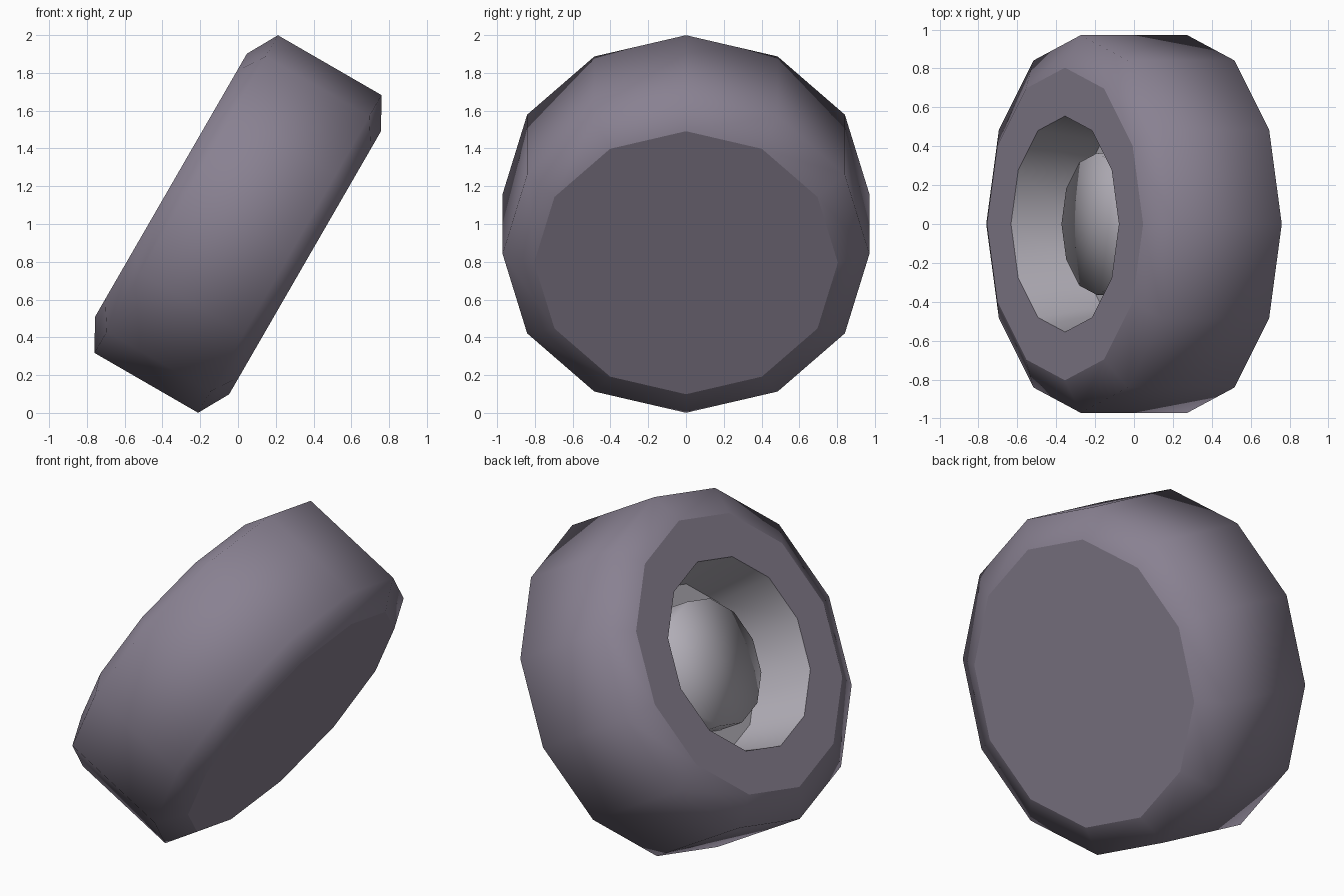
import bpy, bmesh, math
from mathutils import Matrix

SIDES = 12

cube = bpy.data.objects.get("Cube")
if cube:
    bpy.data.objects.remove(cube, do_unlink=True)


def make_material(name, rgb):
    mat = bpy.data.materials.new(name)
    mat.use_nodes = True
    mat.diffuse_color = (*rgb, 1)
    mat.node_tree.nodes["Principled BSDF"].inputs["Base Color"].default_value = (*rgb, 1)
    return mat


def lathe(name, profile, mat):
    """Revolve (radius, height) points around z; flat end rings stay flat shaded."""
    bm = bmesh.new()
    rings = []
    for radius, height in profile:
        if radius == 0:
            rings.append([bm.verts.new((0, 0, height))] * SIDES)
            continue
        angles = [2 * math.pi * i / SIDES for i in range(SIDES)]
        rings.append([bm.verts.new((radius * math.cos(a), radius * math.sin(a), height))
                      for a in angles])
    for low, high in zip(rings, rings[1:]):
        for i in range(SIDES):
            j = (i + 1) % SIDES
            corners = dict.fromkeys((low[i], low[j], high[j], high[i]))
            bm.faces.new(corners).smooth = True
    mesh = bpy.data.meshes.new(name)
    bm.normal_update()
    if name == "tyre":
        for face in bm.faces:
            if abs(face.normal.z) > 0.99:
                face.smooth = False
                for edge in face.edges:
                    edge.smooth = False
    bm.to_mesh(mesh)
    bm.free()
    mesh.materials.append(mat)
    obj = bpy.data.objects.new(name, mesh)
    bpy.context.collection.objects.link(obj)
    # Lean the wheel over so the hub looks up and to the side
    obj.matrix_world = Matrix.Translation((0, 0, 1)) @ Matrix.Rotation(math.radians(-60), 4, "Y")
    return obj


rubber = make_material("purple grey rubber", (0.25, 0.22, 0.285))
metal = make_material("light grey metal", (0.44, 0.42, 0.47))

# Tyre: closed flat back, chamfered tread, flat front ring
lathe("tyre", [(0, -0.41), (0.804, -0.41), (0.971, -0.317), (0.971, 0.317),
               (0.804, 0.41), (0.555, 0.41)], rubber)

# Wheel hub: raised cap, moat and tapered recess wall out to the tyre
hub = lathe("wheel_hub", [(0.555, 0.41), (0.49, 0.05), (0.365, 0.05),
                          (0.365, 0.22), (0, 0.24)][::1], metal)
for edge in hub.data.edges:
    # Keep the bottom of the moat crisp so the wall shades evenly
    edge.use_edge_sharp = all(abs(hub.data.vertices[v].co.z - 0.05) < 0.001 for v in edge.vertices)
